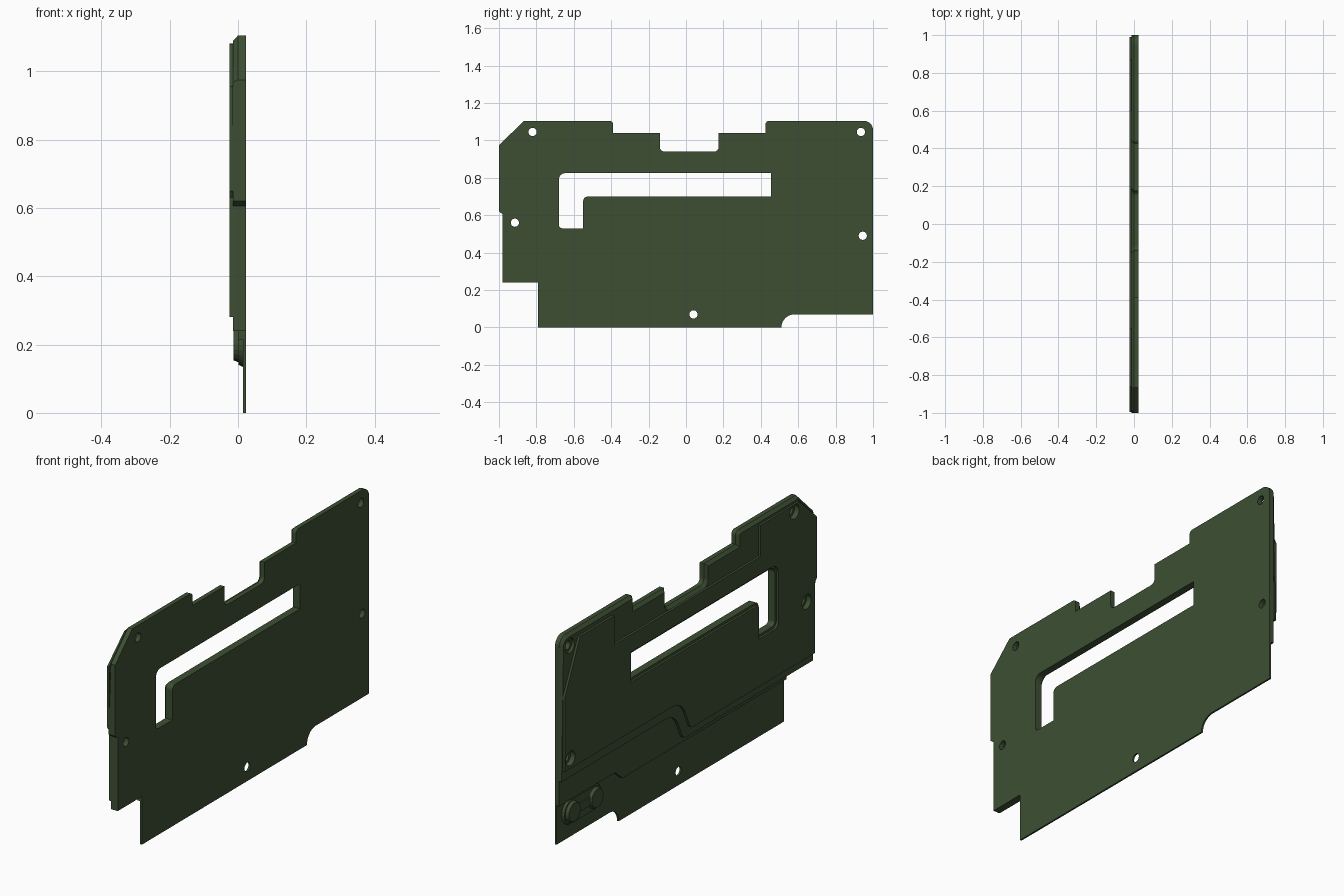
import bpy, bmesh, math
from mathutils import Vector

if "Cube" in bpy.data.objects:
    bpy.data.objects.remove(bpy.data.objects["Cube"])

green = bpy.data.materials.new("dark olive green")
green.diffuse_color = (0.047, 0.078, 0.033, 1)
green.use_nodes = True
green.node_tree.nodes["Principled BSDF"].inputs["Base Color"].default_value = green.diffuse_color


def rounded(points):
    """Closed (y, z) outline; a third value rounds that corner."""
    out, n = [], len(points)
    for i, p in enumerate(points):
        c = Vector(p[:2])
        if len(p) < 3:
            out.append(c)
            continue
        a = (Vector(points[i - 1][:2]) - c).normalized()
        b = (Vector(points[(i + 1) % n][:2]) - c).normalized()
        half = a.angle(b) / 2
        r = p[2]
        centre = c + (a + b).normalized() * (r / math.sin(half))
        start, end = c + a * (r / math.tan(half)), c + b * (r / math.tan(half))
        u, v = start - centre, end - centre
        total = u.angle(v)
        for k in range(7):
            t = k / 6
            out.append(centre + (u * math.sin((1 - t) * total) + v * math.sin(t * total)) / math.sin(total))
    return out


def inset(loop, d):
    """Shift a counter-clockwise loop inward by d (outward if negative)."""
    out = []
    for i, p in enumerate(loop):
        a = (p - loop[i - 1]).normalized()
        b = (loop[(i + 1) % len(loop)] - p).normalized()
        na, nb = Vector((-a.y, a.x)), Vector((-b.y, b.x))
        out.append(p + (na + nb) * (d / max(0.3, 1 + na.dot(nb))))
    return out


def circle(y, z, r, n=20):
    return [Vector((y + r * math.cos(2 * math.pi * k / n), z + r * math.sin(2 * math.pi * k / n))) for k in range(n)]


def plate(name, outer, x0, x1, holes=(), far=None):
    """Plate between x0 and x1; far is an optional outline at x1."""
    bm = bmesh.new()
    pairs = [(outer, far or outer)] + [(h, h) for h in holes]
    caps = ([], [])
    for near_loop, far_loop in pairs:
        rings = [[bm.verts.new((x, p.x, p.y)) for p in lp] for x, lp in ((x0, near_loop), (x1, far_loop))]
        n = len(near_loop)
        for i in range(n):
            j = (i + 1) % n
            bm.faces.new((rings[0][i], rings[0][j], rings[1][j], rings[1][i]))
            for s in (0, 1):
                caps[s].append(bm.edges.get((rings[s][i], rings[s][j])))
    for s, x in ((0, x0), (1, x1)):
        bmesh.ops.triangle_fill(bm, use_beauty=True, edges=caps[s], normal=(1 if x > 0 else -1, 0, 0))
    bmesh.ops.recalc_face_normals(bm, faces=bm.faces)
    me = bpy.data.meshes.new(name)
    bm.to_mesh(me)
    bm.free()
    me.materials.append(green)
    ob = bpy.data.objects.new(name, me)
    bpy.context.collection.objects.link(ob)
    return ob


# Shared upper silhouette, running from the +y edge over the top to the -y edge
top = [(1, 1.105, .05), (.425, 1.105, .02), (.425, 1.04), (.175, 1.04), (.175, .94, .025),
       (-.14, .94, .025), (-.14, 1.04), (-.39, 1.04), (-.39, 1.105, .02), (-.865, 1.105),
       (-1, .975), (-1, .62), (-.98, .605)]
slot = rounded([(-.68, .53, .02), (-.55, .53), (-.55, .70, .025), (.455, .70), (.455, .825), (-.68, .825, .035)])
wide_slot = inset(slot, -.012)
screws = [(-.82, 1.045), (.935, 1.045), (-.915, .56), (.945, .49)]
small = [circle(y, z, .022) for y, z in screws]
large = [circle(y, z, .036) for y, z in screws]

# Thin back sheet with the concave corner cut
cut = [(.58 - .07 * math.cos(a), .07 * math.sin(a)) for a in [k * math.pi / 16 for k in range(9)]]
sheet = rounded([(-.79, 0)] + cut + [(1, .07)] + top + [(-.98, .24), (-.79, .24)])
plate("back_sheet", sheet, .023, .014, [slot, circle(.04, .07, .022)] + small)

# Middle layer with a straight lower edge
middle = rounded([(-.98, .24), (-.79, .24), (-.79, .215), (.5, .215), (.56, .265), (1, .265)] + top)
plate("middle_layer", middle, .014, 0, [slot] + small)

# Main slab with the curved step and a chamfered upper rim
slab = rounded([(-.98, .24), (.04, .24, .03), (.11, .39, .11), (1, .39)] + top)
shrunk = inset(slab, .015)
rim = [q if p.y > .93 else p for p, q in zip(slab, shrunk)]
plate("main_slab", slab, 0, -.014, [slot] + large, rim)

# Raised panel, stepped back around the top notches and one corner
panel = rounded([(-.98, .28), (0, .28, .03), (.07, .44, .11), (.99, .44), (.99, .81), (.87, 1.07),
                 (.6, 1.07), (.6, .925), (-.55, .925), (-.55, 1.08), (-.86, 1.08), (-.995, .955),
                 (-.995, .65), (-.98, .63)])
plate("raised_panel", panel, -.014, -.025, [wide_slot, large[0], large[2], large[3]])

# Capsule boss with two round studs and a bridge
capsule = rounded([(.65, .135, .064), (.96, .135, .064), (.96, .265, .064), (.65, .265, .064)])
plate("boss_base", capsule, .014, .002, far=inset(capsule, .006))
for i, y in enumerate((.715, .895)):
    plate(f"boss_stud_{i + 1}", circle(y, .2, .052), .002, -.013, far=circle(y, .2, .046))
bridge = [Vector(p) for p in ((.76, .18), (.85, .18), (.85, .22), (.76, .22))]
plate("boss_bridge", bridge, .002, -.005)
